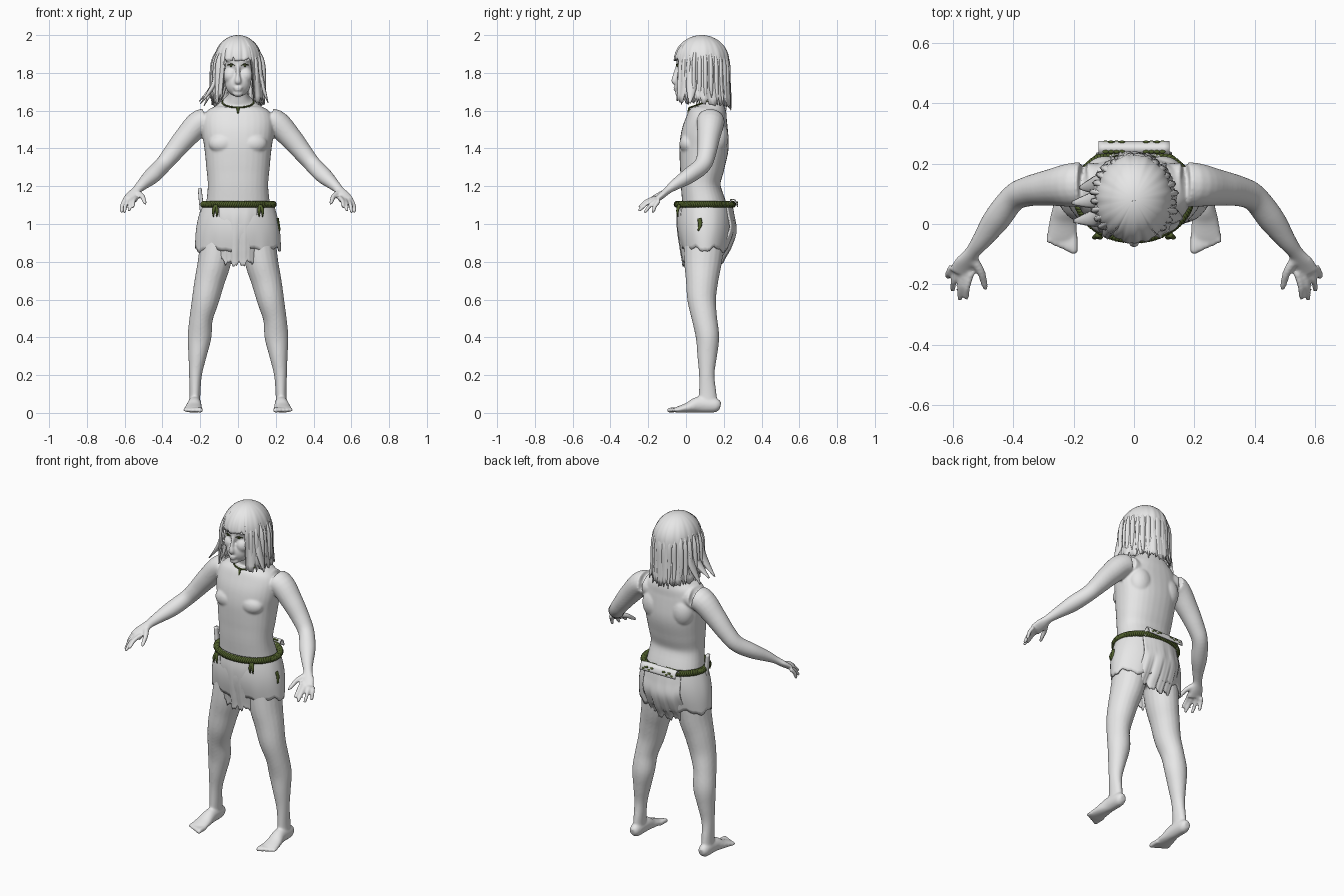
import bpy, bmesh, math, random
from mathutils import Vector, Matrix

random.seed(4)
if "Cube" in bpy.data.objects:
    bpy.data.objects.remove(bpy.data.objects["Cube"])


def material(name, rgb):
    m = bpy.data.materials.new(name)
    m.use_nodes = True
    m.diffuse_color = (*rgb, 1)
    m.node_tree.nodes["Principled BSDF"].inputs["Base Color"].default_value = (*rgb, 1)
    return m


PALE = material("pale_grey", (0.8, 0.8, 0.8))
OLIVE = material("olive_green", (0.08, 0.115, 0.025))


def finish(name, bm, mat):
    bmesh.ops.recalc_face_normals(bm, faces=bm.faces)
    me = bpy.data.meshes.new(name)
    bm.to_mesh(me)
    bm.free()
    me.shade_smooth()
    me.materials.append(mat)
    ob = bpy.data.objects.new(name, me)
    bpy.context.scene.collection.objects.link(ob)
    return ob


def spline(keys, sub):
    """Catmull-Rom through tuples of any length."""
    out = []
    for i in range(len(keys) - 1):
        p0, p1, p2, p3 = (keys[max(0, min(len(keys) - 1, i + k))] for k in (-1, 0, 1, 2))
        for s in range(sub):
            t = s / sub
            out.append([b + 0.5 * t * (c - a + t * (2 * a - 5 * b + 4 * c - d + t * (3 * (b - c) + d - a)))
                        for a, b, c, d in zip(p0, p1, p2, p3)])
    return out + [list(keys[-1])]


def tube(bm, keys, side=1, seg=20, sub=5, square=1.0):
    """Closed loft through (x, y, z, half width, half depth)."""
    pts = spline(keys, sub)
    pos = [Vector((p[0] * side, p[1], p[2])) for p in pts]
    rings = []
    for i, p in enumerate(pts):
        t = (pos[min(i + 1, len(pos) - 1)] - pos[max(i - 1, 0)]).normalized()
        u = Vector((1, 0, 0))
        u = (u - t * u.dot(t)).normalized()
        v = t.cross(u)
        ring = []
        for k in range(seg):
            a = math.tau * k / seg
            c, s = (math.copysign(abs(f) ** square, f) for f in (math.cos(a), math.sin(a)))
            ring.append(bm.verts.new(pos[i] + u * c * max(p[3], 0.001) + v * s * max(p[4], 0.001)))
        rings.append(ring)
    for r, q in zip(rings, rings[1:]):
        for k in range(seg):
            bm.faces.new((r[k], r[(k + 1) % seg], q[(k + 1) % seg], q[k]))
    bm.faces.new(rings[0])
    bm.faces.new(rings[-1])


def ball(bm, loc, size):
    bmesh.ops.create_uvsphere(bm, u_segments=24, v_segments=16, radius=1,
                              matrix=Matrix.Translation(loc) @ Matrix.Diagonal((*size, 1)))


def sheet(name, func, nu, nv, thick, cyclic=False):
    """Cloth or hair surface from func(u, v), given thickness."""
    bm = bmesh.new()
    cols = [[bm.verts.new(func(i / nu, j / nv)) for j in range(nv + 1)]
            for i in range(nu if cyclic else nu + 1)]
    for i in range(nu):
        a, b = cols[i], cols[(i + 1) % len(cols)]
        for j in range(nv):
            bm.faces.new((a[j], b[j], b[j + 1], a[j + 1]))
    bmesh.ops.remove_doubles(bm, verts=bm.verts, dist=0.0005)
    ob = finish(name, bm, PALE)
    mod = ob.modifiers.new("Thickness", "SOLIDIFY")
    mod.thickness, mod.offset = thick, 0
    return ob


def cord(name, points, radius):
    cu = bpy.data.curves.new(name, "CURVE")
    cu.dimensions = "3D"
    cu.bevel_depth, cu.bevel_resolution = radius, 2
    sp = cu.splines.new("POLY")
    sp.points.add(len(points) - 1)
    for q, p in zip(sp.points, points):
        q.co = (*p, 1)
    sp.use_cyclic_u = True
    cu.materials.append(OLIVE)
    ob = bpy.data.objects.new(name, cu)
    bpy.context.scene.collection.objects.link(ob)


# Body: overlapping parts fused into one smooth skin
body = bmesh.new()
tube(body, [(0, .1, .87, .12, .08), (0, .11, .98, .18, .12), (0, .1, 1.08, .172, .118),
            (0, .078, 1.2, .16, .105), (0, .085, 1.3, .168, .118), (0, .095, 1.4, .178, .13),
            (0, .1, 1.48, .19, .125), (0, .11, 1.55, .19, .11), (0, .12, 1.6, .16, .095),
            (0, .12, 1.637, .1, .075), (0, .1, 1.68, .055, .055), (0, .08, 1.76, .052, .055)],
     seg=32, square=.88)
# Head and face
ball(body, (0, .075, 1.865), (.1, .126, .115))
ball(body, (0, .005, 1.745), (.068, .064, .072))
ball(body, (0, -.035, 1.69), (.028, .022, .018))
tube(body, [(0, -.043, 1.84, .009, .01), (0, -.056, 1.79, .01, .014), (0, -.062, 1.757, .018, .016),
            (0, -.056, 1.745, .014, .01)])
for z, w in ((1.722, .024), (1.71, .02)):
    ball(body, (0, -.054, z), (w, .012, .007))
for s in (1, -1):
    ball(body, (s * .038, -.005, 1.785), (.042, .045, .045))
    ball(body, (s * .04, -.03, 1.868), (.03, .018, .01))
    ball(body, (s * .08, .015, 1.425), (.075, .05, .055))
    ball(body, (s * .095, .165, 1.46), (.07, .06, .09))
    # Leg
    tube(body, [(.1, .1, .95, .095, .11), (.125, .09, .8, .088, .1), (.15, .085, .7, .08, .086),
                (.172, .083, .6, .072, .076), (.195, .098, .5, .062, .067), (.204, .114, .4, .063, .062),
                (.215, .112, .3, .048, .052), (.225, .11, .2, .034, .041), (.228, .115, .1, .029, .047),
                (.23, .115, .04, .03, .05)], s)
    # Foot and toes
    tube(body, [(.23, .182, .035, .018, .02), (.23, .155, .04, .032, .038), (.23, .07, .044, .036, .043),
                (.235, .01, .028, .045, .027), (.238, -.045, .017, .05, .016), (.238, -.06, .014, .045, .011)], s)
    for i in range(5):
        x, tip, r = .2 + i * .02, -.1 + .009 * i, .014 - .0012 * i
        tube(body, [(x, -.03, .016, r, r), (x, (tip - .05) / 2, .016, r, r),
                    (x, tip + .008, .013, r, r * .9), (x, tip, .012, r * .5, r * .5)], s)
    # Arm and palm
    tube(body, [(.11, .13, 1.54, .06, .07), (.195, .13, 1.54, .068, .074), (.28, .12, 1.455, .06, .06),
                (.35, .108, 1.37, .05, .05), (.4, .085, 1.31, .044, .046), (.455, .015, 1.255, .045, .042),
                (.505, -.055, 1.21, .032, .03), (.535, -.095, 1.18, .026, .021),
                (.557, -.13, 1.15, .038, .018), (.575, -.163, 1.125, .04, .014)], s)
    # Fingers and thumb
    for i, tip in enumerate(((.557, -.25, 1.09), (.578, -.253, 1.07), (.602, -.222, 1.06), (.617, -.178, 1.06))):
        f = (i - 1.5) * .021
        a = Vector((.57 + f, -.15 + f * .3, 1.132 - f * .25))
        b = Vector(tip)
        m = a.lerp(b, .5) + Vector((.004, -.002, .007))
        tube(body, [(*a, .012, .012), (*m, .011, .011), (*a.lerp(b, .9), .0095, .0095), (*b, .006, .006)], s)
    tube(body, [(.54, -.105, 1.17, .016, .016), (.508, -.155, 1.148, .014, .014),
                (.495, -.2, 1.118, .011, .011), (.49, -.218, 1.105, .006, .006)], s)
skin = finish("body", body, PALE)
mod = skin.modifiers.new("Fuse", "REMESH")
mod.mode, mod.voxel_size, mod.use_smooth_shade = "VOXEL", .006, True
mod = skin.modifiers.new("Soften", "SMOOTH")
mod.factor, mod.iterations = .5, 7

# Eyes: iris and lash line
for s, side in ((1, "left"), (-1, "right")):
    eye = bmesh.new()
    ball(eye, (s * .037, -.043, 1.838), (.007, .008, .006))
    tube(eye, [(.017, -.049, 1.838, .001, .002), (.036, -.049, 1.847, .003, .003), (.057, -.036, 1.84, .001, .002)],
         s, seg=8)
    finish(side + "_eye", eye, OLIVE)

# Hair cap with fringe and ragged hem
COLS = 96
jag = [random.uniform(0, .06) if i % 2 else random.uniform(0, .02) for i in range(COLS)]


def hair(u, v):
    a = math.tau * u
    back = (1 - math.cos(a)) / 2
    j = jag[int(round(u * COLS)) % COLS]
    fringe = abs(math.sin(a)) < .6 and math.cos(a) > 0
    low = 1.862 + j * .4 if fringe else 1.645 - .035 * back + j
    z = 1.995 - (1.995 - low) * v ** 2
    if z > 1.86:
        r = math.sqrt(max(0, 1 - ((z - 1.86) / .135) ** 2))
    else:
        r = 1 + (.2 - .12 * back) * (1.86 - z) / .26
    r *= 1 + v * (.022 * math.sin(11 * a + 3 * v) + .018 * math.sin(23 * a))
    return (.122 * r * math.sin(a), .083 - .142 * r * math.cos(a), z)


sheet("hair", hair, COLS, 20, .01, True)

# Loose locks hanging over the cap, with a wider sweep on the right shoulder
locks = bmesh.new()
for i in range(22):
    a = math.radians(48 + i * 12.5)
    w = random.uniform(.014, .026)
    out = random.uniform(1.05, 1.2)
    low = 1.6 + random.uniform(0, .04) + .03 * (math.cos(a) > -.4)
    x, y = math.sin(a), -math.cos(a)
    tube(locks, [(.09 * x, .083 + .105 * y, 1.945, .004, .004), (.12 * x, .083 + .137 * y, 1.86, w, .012),
                 (.128 * x, .083 + .142 * y, 1.73, w, .012),
                 (.125 * out * x, .083 + .138 * out * y, low, .002, .002)], seg=8)
for y, x, z in ((.02, -.2, 1.635), (.08, -.205, 1.65), (.13, -.18, 1.625), (.03, .16, 1.64)):
    k = math.copysign(1, x)
    tube(locks, [(.115 * k, y, 1.84, .008, .015), (.128 * k, y, 1.74, .014, .03), (x, y - .01, z, .002, .006)], seg=8)
finish("hair_locks", locks, PALE)


# Wrapped skirt and the two hanging cloths
def skirt(u, v):
    a = math.tau * u
    hem = .865 + .012 * math.sin(7 * a) + .006 * math.sin(17 * a)
    bulge = math.sin(math.pi * v) * .012
    rx, ry = .182 + .04 * v + bulge, .132 - .012 * v + 1.4 * bulge
    return (rx * math.sin(a), .1 - ry * math.cos(a), 1.112 + (hem - 1.112) * v)


sheet("skirt", skirt, 64, 12, .01, True)


def cloth(half, flare, top, low, ys, curve):
    rows = spline([(y,) for y in ys], 6)

    def f(u, v):
        x = 2 * u - 1
        hem = low + .03 * x * x + .012 * math.sin(13 * x + 1) + .008 * math.sin(29 * x)
        y = rows[round(v * (len(rows) - 1))][0] + curve * x * x + .004 * math.sin(9 * x) * v
        return (x * (half + flare * v), y, top + (hem - top) * v)
    return f


sheet("front_cloth", cloth(.1, -.005, 1.12, .785, (-.038, -.046, -.04, -.026, -.012), .022), 28, 24, .009)
sheet("back_cloth", cloth(.115, .015, 1.12, .8, (.24, .252, .262, .235, .192), -.03), 28, 24, .009)

# Twisted rope belt
for k in range(3):
    pts = []
    for i in range(360):
        a = math.tau * i / 360
        h = a * 34 + k * math.tau / 3
        r = .009 * math.cos(h)
        pts.append(((.186 + r) * math.sin(a), .1 - (.147 + r) * math.cos(a), 1.104 + .009 * math.sin(h)))
    cord("belt_strand_%d" % (k + 1), pts, .0095)

# Folded band over the belt at the back, with stitches
sheet("back_fold", lambda u, v: ((2 * u - 1) * .118, .25 + .022 * math.sin(math.pi * (v - .5)),
                                 1.09 + .04 * math.sin(math.pi * v)), 12, 12, .006)
ties = bmesh.new()
for s in (1, -1):
    for i in range(4):
        x = s * (.04 + .018 * i)
        ball(ties, (x, .24, 1.128), (.011, .007, .005))
        ball(ties, (x, .271, 1.108 + .006 * (-1) ** i), (.011, .005, .006))
    # Hanging knots at the front
    for d in (-.008, .01):
        tube(ties, [(.118, -.035, 1.1, .01, .01), (.12 + d, -.045, 1.07, .009, .007),
                    (.12 + d, -.042, 1.038, .002, .002)], s, seg=8)
# Side lacing
tube(ties, [(.21, .07, 1.03, .006, .011), (.215, .075, 1.0, .006, .011), (.222, .065, .965, .004, .004)], seg=8)
finish("belt_ties", ties, OLIVE)

# Tool handle tucked into the belt
handle = bmesh.new()
tube(handle, [(-.19, .08, 1.05, .01, .012), (-.196, .08, 1.12, .011, .014), (-.203, .08, 1.19, .01, .014)],
     seg=10, square=.6)
finish("tool_handle", handle, PALE)

# Necklace and pendant
cord("necklace", [(.083 * math.sin(a), .1 - .078 * math.cos(a), 1.645 - .028 * math.cos(a))
                  for a in (math.tau * i / 48 for i in range(48))], .0045)
pendant = bmesh.new()
tube(pendant, [(0, .02, 1.62, .006, .005), (0, .014, 1.602, .007, .005), (0, .008, 1.575, .001, .001)], seg=8)
finish("pendant", pendant, OLIVE)
